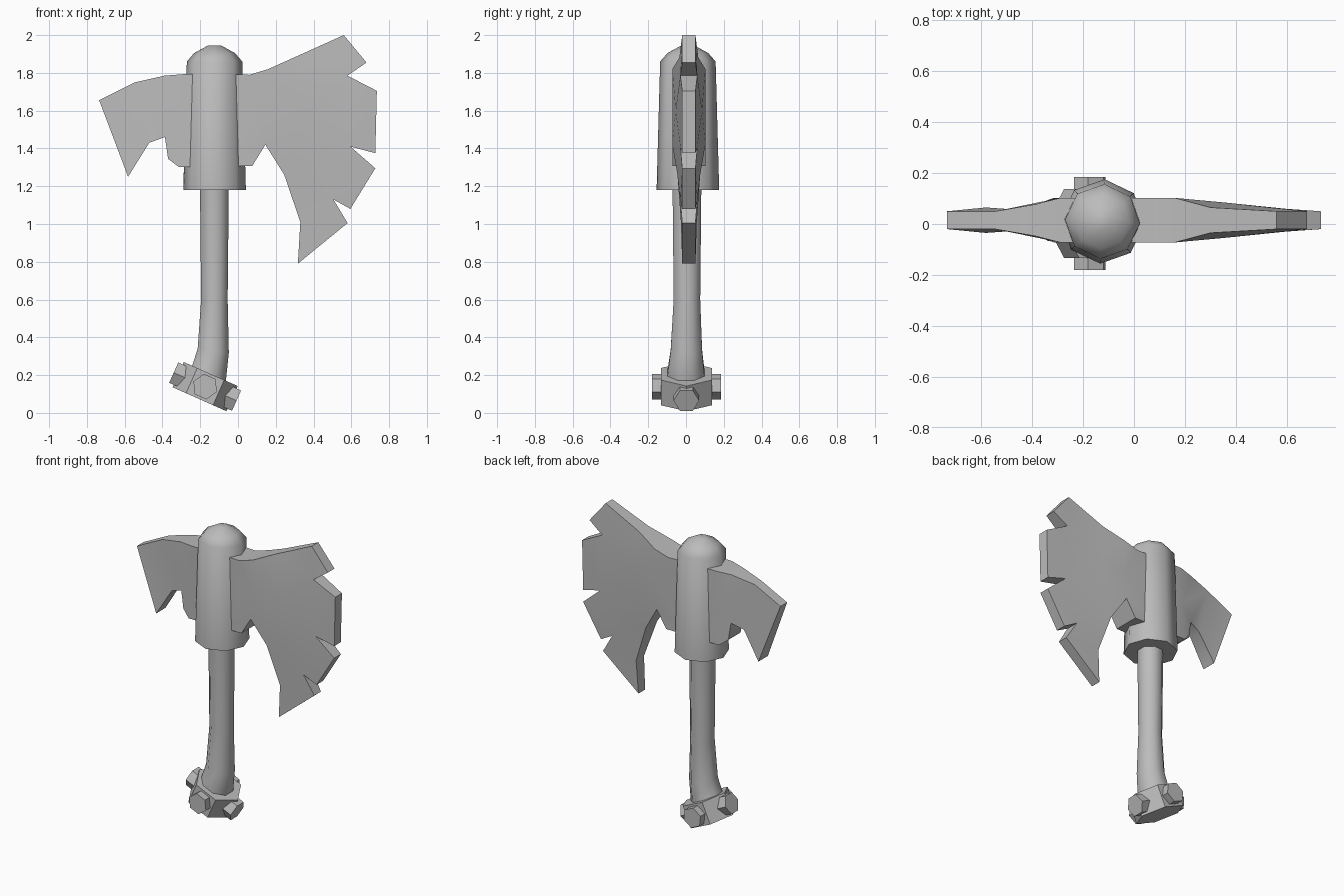
import bpy, bmesh
from math import radians, cos, sin, tau
from mathutils import Vector, Matrix
from mathutils.geometry import delaunay_2d_cdt

cube = bpy.data.objects.get("Cube")
if cube:
    bpy.data.objects.remove(cube, do_unlink=True)

grey = bpy.data.materials.new("plain_grey")
grey.use_nodes = True
grey.diffuse_color = (0.5, 0.5, 0.5, 1)
grey.node_tree.nodes["Principled BSDF"].inputs["Base Color"].default_value = (0.5, 0.5, 0.5, 1)


def finish(name, bm):
    """Turn a bmesh into a shaded object."""
    bmesh.ops.recalc_face_normals(bm, faces=bm.faces)
    mesh = bpy.data.meshes.new(name)
    bm.to_mesh(mesh)
    bm.free()
    mesh.materials.append(grey)
    mesh.shade_smooth()
    mesh.set_sharp_from_angle(angle=radians(50))
    obj = bpy.data.objects.new(name, mesh)
    bpy.context.collection.objects.link(obj)
    return obj


def loft(name, rings, sides, turn=0.0, matrix=Matrix()):
    """Skin rings of (x, y, z, radius, tilt in degrees about y)."""
    bm = bmesh.new()
    loops = []
    for x, y, z, r, tilt in rings:
        place = matrix @ Matrix.Translation((x, y, z)) @ Matrix.Rotation(radians(tilt), 4, 'Y')
        angles = [turn + tau * i / sides for i in range(sides)]
        loops.append([bm.verts.new(place @ Vector((r * cos(a), r * sin(a), 0))) for a in angles])
    for low, high in zip(loops, loops[1:]):
        for i in range(sides):
            j = (i + 1) % sides
            bm.faces.new((low[i], low[j], high[j], high[i]))
    bm.faces.new(loops[0])
    bm.faces.new(loops[-1])
    return finish(name, bm)


def blade(name, outline, inner=()):
    """Plate from (x, z, half thickness) points, thinning towards its rim."""
    points = list(outline) + list(inner)
    n = len(outline)
    flat = [Vector((x, z)) for x, z, t in points]
    result = delaunay_2d_cdt(flat, [], [list(range(n))], 1, 1e-5)
    tris, source = result[2], [o[0] for o in result[3]]
    bm = bmesh.new()
    front, back = [[bm.verts.new((x, 0.015 + side * t, z)) for x, z, t in points] for side in (-1, 1)]
    for tri in tris:
        ids = [source[i] for i in tri]
        for sheet in (front, back):
            bm.faces.new([sheet[i] for i in ids])
    for i in range(n):
        j = (i + 1) % n
        bm.faces.new((front[i], front[j], back[j], back[i]))
    return finish(name, bm)


# Socket with a domed cap
CX = -0.124
loft("socket", [(CX, 0.01, z, r, 0) for z, r in
                ((1.18, 0.166), (1.86, 0.147), (1.905, 0.108), (1.945, 0.035))], 8, radians(-3))

# Handle, bent and flared at the foot
loft("handle", [(-0.18, 0, 0.15, 0.107, 24), (-0.152, 0, 0.215, 0.105, 24),
                (-0.131, 0.002, 0.33, 0.09, 8), (-0.125, 0.005, 0.6, 0.076, 0),
                (-0.125, 0.005, 1.25, 0.083, 0)], 8, radians(22.5))

# Large ragged blade
THICK, THIN = 0.0875, 0.035
blade("large_blade", [
    (CX, 1.795, THICK), (0.06, 1.79, THICK), (0.16, 1.82, THICK), (0.3, 1.883, 0.05),
    (0.56, 2.0, THIN), (0.68, 1.855, THIN), (0.58, 1.785, 0.045), (0.735, 1.705, THIN),
    (0.727, 1.375, THIN), (0.595, 1.41, 0.045), (0.727, 1.295, THIN), (0.595, 1.08, THIN),
    (0.505, 1.13, 0.045), (0.58, 1.005, THIN), (0.317, 0.79, THIN), (0.33, 1.01, 0.042),
    (0.245, 1.26, 0.06), (0.145, 1.42, THICK), (0.075, 1.307, THICK), (CX, 1.307, THICK),
], [(0.16, 1.6, THICK), (0.35, 1.6, 0.07)])

# Small rear blade
blade("small_blade", [
    (CX, 1.795, THICK), (-0.29, 1.793, THICK), (-0.39, 1.785, 0.062), (-0.545, 1.75, THIN),
    (-0.735, 1.655, THIN), (-0.582, 1.25, 0.05), (-0.47, 1.43, 0.042), (-0.387, 1.46, 0.062),
    (-0.37, 1.345, 0.065), (-0.315, 1.303, THICK), (CX, 1.303, THICK),
], [(-0.29, 1.55, THICK)])

# Tilted hexagonal pommel with four studs
pommel = Matrix.Translation((-0.174, 0.002, 0.139)) @ Matrix.Rotation(radians(24), 4, 'Y')
loft("pommel", [(0, 0, z, 0.156, 0) for z in (-0.073, 0.073)], 6, 0, pommel)
for k, label in enumerate(("left", "back", "right", "front")):
    outward = pommel @ Matrix.Rotation(k * tau / 4, 4, 'Z') @ Matrix.Rotation(tau / 4, 4, 'Y')
    loft(label + "_stud", [(0, 0, d, 0.068, 0) for d in (0.09, 0.182)], 6, tau / 4, outward)
